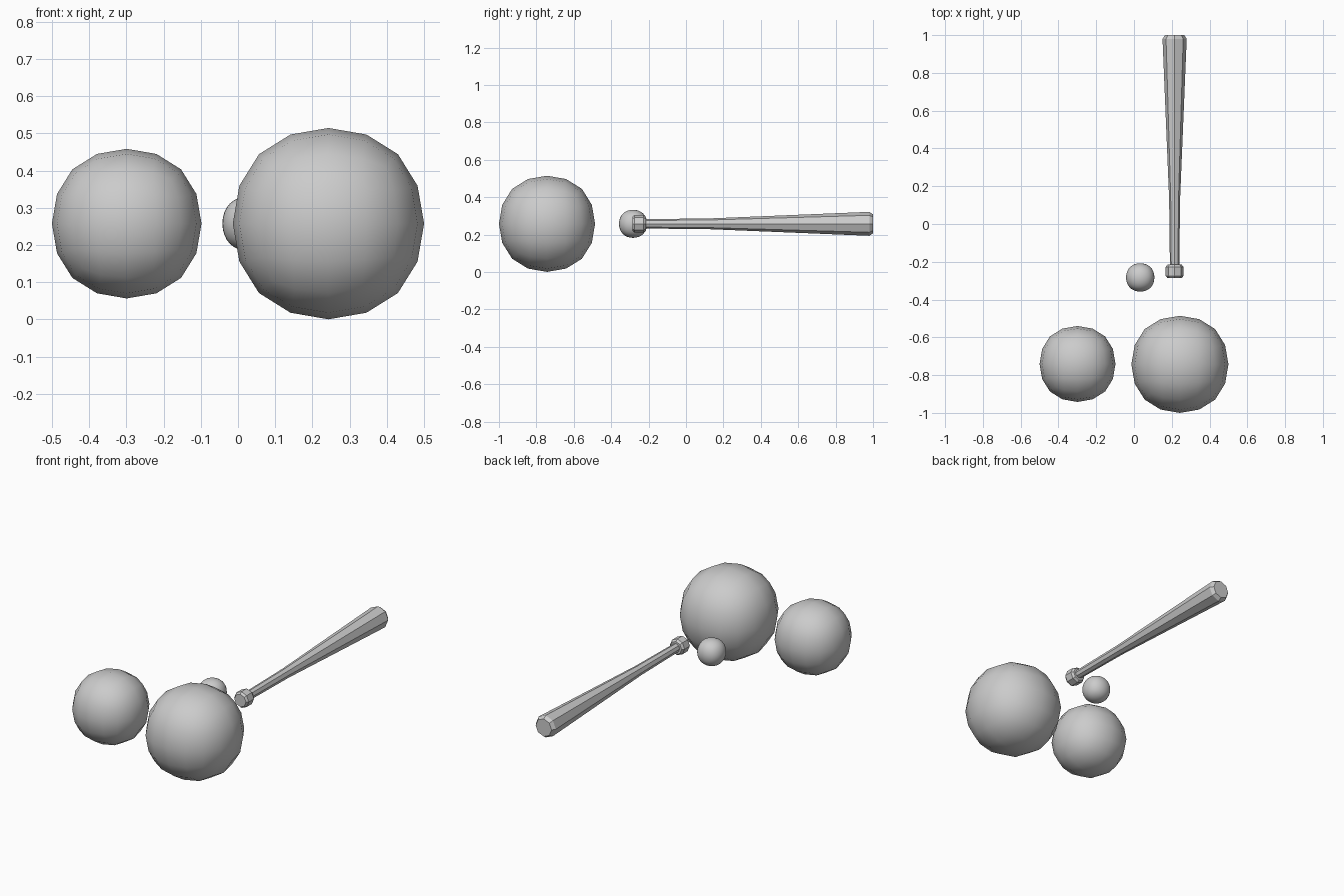
import bpy, bmesh, math

if "Cube" in bpy.data.objects:
    bpy.data.objects.remove(bpy.data.objects["Cube"])

Z = 0.2575  # all parts share one centre height


def ball(name, x, y, r, levels=2):
    """Rounded cube ball: subdivided cube, scaled to an exact radius."""
    bpy.ops.mesh.primitive_cube_add(size=2)
    ob = bpy.context.object
    ob.name = name
    mod = ob.modifiers.new("round", 'SUBSURF')
    mod.levels = mod.render_levels = levels
    bpy.ops.object.modifier_apply(modifier=mod.name)
    k = r / max(v.co.z for v in ob.data.vertices)
    for v in ob.data.vertices:
        v.co *= k
    ob.location = (x, y, Z)
    bpy.ops.object.shade_smooth()
    return ob


def lathe_y(name, x, profile, sides=8):
    """Faceted solid turned about a line parallel to y; profile is (y, radius)."""
    bm = bmesh.new()
    rings = []
    for y, r in profile:
        angles = [2 * math.pi * i / sides for i in range(sides)]
        rings.append([bm.verts.new((r * math.cos(a), y, r * math.sin(a))) for a in angles])
    for a, b in zip(rings, rings[1:]):
        for i in range(sides):
            j = (i + 1) % sides
            bm.faces.new((a[i], a[j], b[j], b[i]))
    bm.faces.new(rings[0])
    bm.faces.new(rings[-1])
    bmesh.ops.recalc_face_normals(bm, faces=bm.faces)
    mesh = bpy.data.meshes.new(name)
    bm.to_mesh(mesh)
    bm.free()
    ob = bpy.data.objects.new(name, mesh)
    ob.location = (x, 0, Z)
    bpy.context.collection.objects.link(ob)
    return ob


# Three balls
ball("large_ball", 0.243, -0.743, 0.257)
ball("medium_ball", -0.299, -0.741, 0.201)
ball("small_ball", 0.033, -0.283, 0.075, levels=3)

# Bat: knob, handle, tapered barrel, chamfered end
lathe_y("bat", 0.215, [
    (-0.287, 0.037), (-0.275, 0.047), (-0.227, 0.047), (-0.214, 0.037),
    (-0.214, 0.025), (0.13, 0.029), (0.98, 0.064), (1.0, 0.051)])
